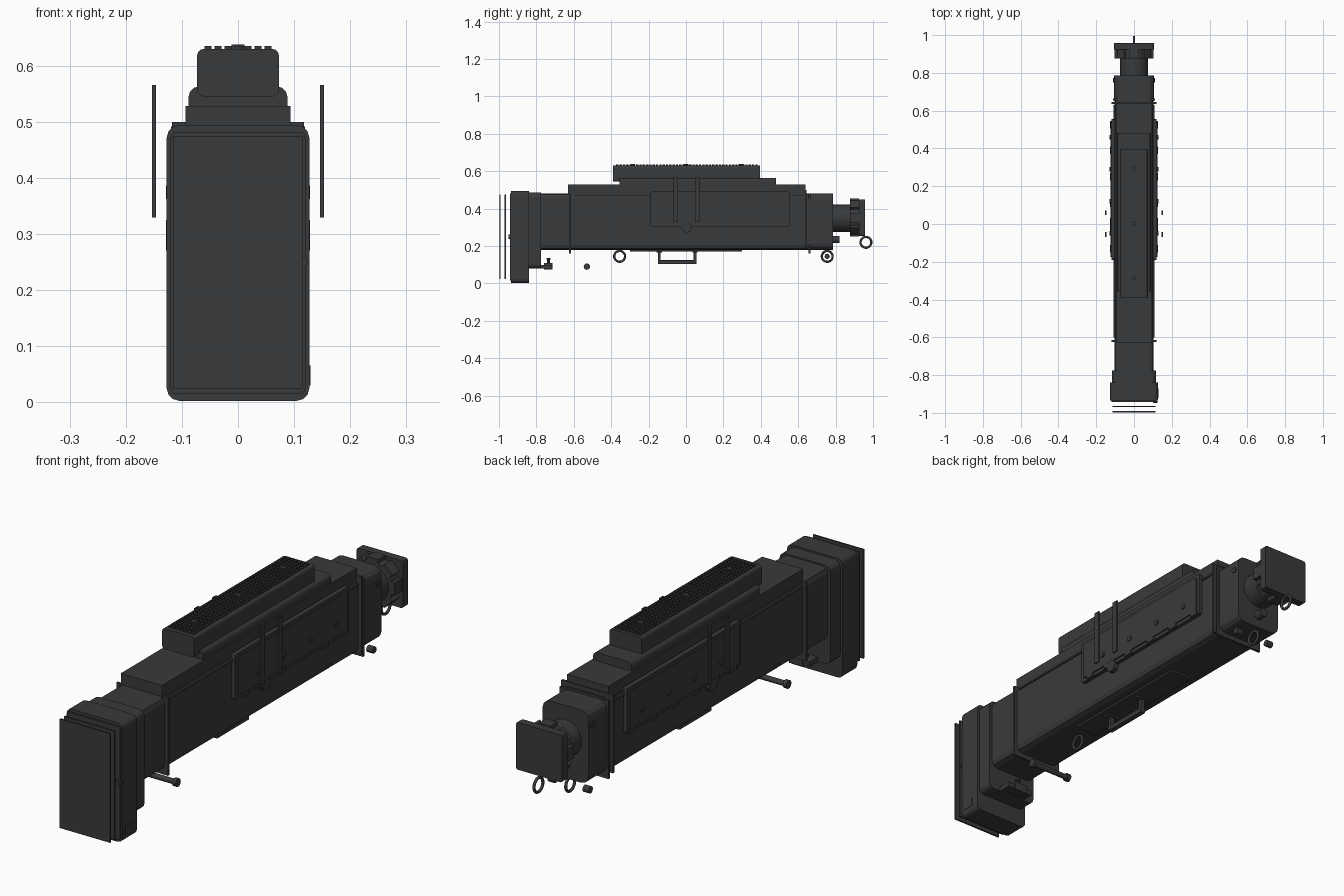
import bpy, bmesh, math
from mathutils import Matrix, Vector

if "Cube" in bpy.data.objects:
    bpy.data.objects.remove(bpy.data.objects["Cube"])

mat = bpy.data.materials.new("dark_metal")
mat.diffuse_color = (0.04, 0.042, 0.045, 1)
mat.use_nodes = True
mat.node_tree.nodes["Principled BSDF"].inputs["Base Color"].default_value = mat.diffuse_color


def finish(name, bm, smooth=False):
    bmesh.ops.recalc_face_normals(bm, faces=bm.faces)
    me = bpy.data.meshes.new(name)
    bm.to_mesh(me)
    bm.free()
    ob = bpy.data.objects.new(name, me)
    bpy.context.collection.objects.link(ob)
    me.materials.append(mat)
    if smooth:
        bpy.ops.object.select_all(action='DESELECT')
        ob.select_set(True)
        bpy.context.view_layer.objects.active = ob
        bpy.ops.object.shade_smooth_by_angle(angle=math.radians(35))
    return ob


def add_cube(bm, x, y, z, rot=None):
    c = Vector(((x[0]+x[1])/2, (y[0]+y[1])/2, (z[0]+z[1])/2))
    m = Matrix.Translation(c) @ Matrix.Diagonal((x[1]-x[0], y[1]-y[0], z[1]-z[0], 1))
    return bmesh.ops.create_cube(bm, size=1, matrix=(rot @ m) if rot else m)


def box(name, x, y, z, bevel=0, axis=1, seg=3, top_only=False):
    """Box with the edges parallel to one axis rounded (axis None rounds all)."""
    bm = bmesh.new()
    add_cube(bm, x, y, z)
    if bevel:
        mid = (z[0]+z[1])/2
        es = []
        for e in bm.edges:
            d = e.verts[1].co - e.verts[0].co
            along = axis is None or abs(d[axis]) > 0.9*d.length
            if along and not (top_only and e.verts[0].co.z < mid):
                es.append(e)
        bmesh.ops.bevel(bm, geom=es, offset=bevel, segments=seg, profile=0.5, affect='EDGES')
    return finish(name, bm)


def cyl(name, c, r, length, axis='Y', n=24, r2=None):
    bm = bmesh.new()
    rot = {'X': Matrix.Rotation(math.pi/2, 4, 'Y'), 'Y': Matrix.Rotation(-math.pi/2, 4, 'X'),
           'Z': Matrix.Identity(4)}[axis]
    bmesh.ops.create_cone(bm, cap_ends=True, segments=n, radius1=r, radius2=r if r2 is None else r2,
                          depth=length, matrix=Matrix.Translation(c) @ rot)
    return finish(name, bm, n > 8)


def ring(name, c, R=0.029, r=0.006):
    bpy.ops.mesh.primitive_torus_add(location=c, rotation=(0, math.pi/2, 0), major_radius=R,
                                     minor_radius=r, major_segments=24, minor_segments=8)
    ob = bpy.context.object
    ob.name = name
    ob.data.materials.append(mat)
    bpy.ops.object.shade_smooth_by_angle(angle=math.radians(50))


# Front objective housing with two floating filter plates
box("front_housing", (-.127, .127), (-.935, -.84), (.003, .494), .022)
box("housing_step", (-.116, .116), (-.84, -.775), (.08, .487), .025)
box("housing_bezel", (-.12, .12), (-.942, -.935), (.015, .482), .01)
for i, y in enumerate((-.998, -.97)):
    box(f"filter_plate_{i}", (-.115, .115), (y, y+.007), (.025, .475))
cyl("bezel_knob", (.112, -.942, .25), .012, .012, n=12)
box("side_latch", (.12, .129), (-.92, -.87), (.03, .066))

# Bracket behind the housing
box("bracket_plate", (-.06, .06), (-.84, -.72), (.08, .1))
box("bracket_lip", (-.03, .03), (-.76, -.715), (.075, .11))
cyl("bracket_post", (0, -.735, .115), .007, .04, 'Z', 10)
cyl("bracket_post_head", (0, -.735, .132), .011, .008, 'Z', 10)

# Main body, rear block and stepped top
box("main_body", (-.104, .104), (-.775, .65), (.18, .482), .025, seg=2)
box("rear_block", (-.105, .105), (.65, .785), (.18, .48), .035)
box("upper_block", (-.094, .094), (-.63, .64), (.47, .528))
box("upper_tier", (-.088, .088), (-.355, .48), (.52, .563), .018, top_only=True)
box("rail_housing", (-.073, .073), (-.39, .395), (.545, .63), .012)
box("body_underplate", (-.05, .05), (-.3, .3), (.172, .185))

# Flange frames around the body
for i, (y, w) in enumerate(((-.62, .118), (.64, .118), (.66, .112))):
    z0 = .178 if i == 1 else .16
    box(f"flange_{i}", (-w, w), (y-.005, y+.005), (z0, .5 if i == 1 else .482))

# Toothed grille on top
bm = bmesh.new()
for i in range(7):
    x = (i-3)*.0178
    for j in range(43):
        y = -.367 + j*.0177
        add_cube(bm, (x-.006, x+.006), (y-.006, y+.006), (.628, .635))
finish("rail_teeth", bm)
for y in (-.285, 0, .295):
    cyl("rail_bolt", (0, y, .633), .013, .01, 'Z', 6)

# Side panels, straps and fasteners, both sides
for s, side in ((-1, "left"), (1, "right")):
    def sx(a, b):
        return tuple(sorted((s*a, s*b)))
    box(f"{side}_panel", sx(.1, .119), (-.19, .555), (.305, .492), .008, 0, 2)
    box(f"{side}_panel_face", sx(.115, .124), (-.175, .54), (.32, .478), .006, 0, 2)
    box(f"{side}_body_groove_rail", sx(.1, .108), (-.6, .63), (.462, .47))
    for y in (-.055, .06):
        box(f"{side}_strap", sx(.146, .153), (y-.0125, y+.0125), (.33, .566))
    for y in (-.13, -.02, .11, .25, .39, .525):
        box(f"{side}_hinge_clip", sx(.115, .127), (y-.02, y+.02), (.303, .318))
    for k in range(4):
        cyl(f"{side}_panel_stud", (s*.125, -.05+.17*k, .375), .012, .007, 'X', 12)
    cyl(f"{side}_lock_knob", (s*.118, .005, .298), .027, .02, 'X', 8)
    cyl(f"{side}_rear_pin", (s*.08, .755, .145), .014, .028, 'X', 12)
    cyl(f"{side}_cross_rod_cap", (s*.09, -.53, .09), .017, .016, 'X', 16)
    cyl(f"{side}_rear_stud", (s*.105, .76, .42), .012, .01, 'X', 10)

# Cross rod under the front
cyl("cross_rod", (0, -.53, .09), .011, .18, 'X', 16)

# Carry handle and hanging rings
box("handle_bar", (-.012, .012), (-.15, .055), (.103, .125), .004, 1, 2)
for y in (-.143, .048):
    box("handle_post", (-.01, .01), (y-.007, y+.007), (.11, .172))
    box("handle_foot", (-.03, .03), (y-.014, y+.014), (.165, .18))
ring("front_ring", (0, -.355, .145))
ring("rear_ring", (0, .755, .145))
ring("tail_ring", (0, .962, .22))

# Eyepiece tube, notched collar and end plate
cyl("eyepiece_tube", (0, .835, .348), .074, .12, n=32)
cyl("collar", (0, .9, .352), .09, .048, n=32)
bm = bmesh.new()
for k in range(8):
    rot = Matrix.Translation((0, 0, .352)) @ Matrix.Rotation(k*math.pi/4, 4, 'Y')
    add_cube(bm, (-.026, .026), (.876, .924), (.07, .102), rot)
finish("collar_grips", bm)
box("end_plate", (-.105, .105), (.924, .958), (.255, .45), .008, 1, 2)
cyl("rear_screw", (0, .803, .235), .019, .036, n=16)
